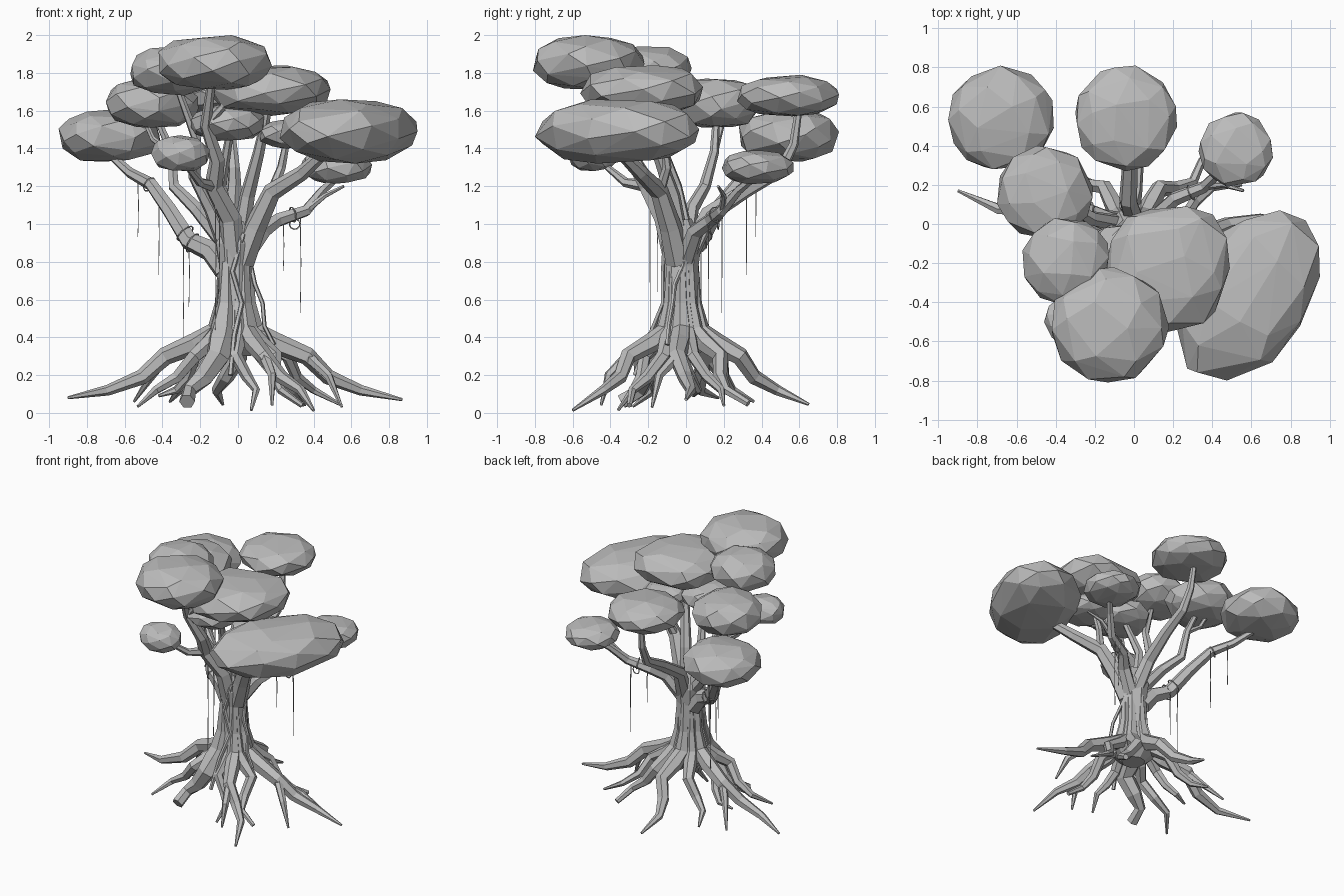
import bpy, bmesh, math, random
from mathutils import Vector

if "Cube" in bpy.data.objects:
    bpy.data.objects.remove(bpy.data.objects["Cube"], do_unlink=True)

grey = bpy.data.materials.new("plain_grey")
grey.use_nodes = True
tone = (0.5, 0.5, 0.5, 1)
grey.diffuse_color = tone
grey.node_tree.nodes["Principled BSDF"].inputs["Base Color"].default_value = tone


def finish(name, bm):
    bmesh.ops.recalc_face_normals(bm, faces=bm.faces)
    mesh = bpy.data.meshes.new(name)
    bm.to_mesh(mesh)
    bm.free()
    mesh.materials.append(grey)
    obj = bpy.data.objects.new(name, mesh)
    bpy.context.collection.objects.link(obj)
    return obj


def tube(name, points, radii, sides=6):
    """Faceted tube through points, with one radius per point."""
    bm = bmesh.new()
    pts = [Vector(p) for p in points]
    rings = []
    side = None
    for i, p in enumerate(pts):
        axis = (pts[min(i + 1, len(pts) - 1)] - pts[max(i - 1, 0)]).normalized()
        if side is None:
            side = axis.orthogonal()
        side = (side - axis * side.dot(axis)).normalized()
        other = axis.cross(side)
        ring = []
        for k in range(sides):
            a = math.tau * k / sides
            ring.append(bm.verts.new(p + radii[i] * (side * math.cos(a) + other * math.sin(a))))
        rings.append(ring)
    for low, high in zip(rings, rings[1:]):
        for k in range(sides):
            j = (k + 1) % sides
            bm.faces.new((low[k], low[j], high[j], high[k]))
    bm.faces.new(rings[0])
    bm.faces.new(rings[-1])
    return finish(name, bm)


def taper(start, end, count):
    return [start + (end - start) * i / (count - 1) for i in range(count)]


def power(value, exponent):
    return math.copysign(abs(value) ** exponent, value)


def foliage(name, low, high, seed, shear=0, square=1, belly=.9):
    """Coarse faceted leaf clump filling the box; belly sets how pointed the underside is."""
    rnd = random.Random(seed)
    bm = bmesh.new()
    count = 38
    golden = math.pi * (3 - math.sqrt(5))
    for i in range(count):
        z = 1 - (2 * i + 1) / count
        a = golden * i + seed + rnd.uniform(-.2, .2)
        r = math.sqrt(1 - z * z) ** .8
        y = r * power(math.sin(a), square)
        x = r * power(math.cos(a), square) + shear * y
        bm.verts.new((x, y, power(z, belly if z < 0 else .9) + rnd.uniform(-.05, .05)))
    hull = bmesh.ops.convex_hull(bm, input=bm.verts)
    inside = {g for g in hull["geom_interior"] if isinstance(g, bmesh.types.BMVert)}
    bmesh.ops.delete(bm, geom=list(inside), context="VERTS")
    for axis in range(3):
        least = min(v.co[axis] for v in bm.verts)
        most = max(v.co[axis] for v in bm.verts)
        for v in bm.verts:
            f = (v.co[axis] - least) / (most - least)
            v.co[axis] = low[axis] + f * (high[axis] - low[axis])
    return finish(name, bm)


# Leaf clumps
foliage("foliage_back_right", (-.95, .28, 1.33), (-.41, .81, 1.61), 1)
foliage("foliage_back", (-.3, .27, 1.57), (.22, .81, 1.79), 2)
foliage("foliage_back_left", (.33, .19, 1.21), (.71, .57, 1.39), 3)
foliage("foliage_right", (-.7, -.08, 1.51), (-.21, .4, 1.77), 4)
foliage("foliage_upper_right", (-.57, -.41, 1.68), (-.13, .03, 1.94), 5)
foliage("foliage_top", (-.42, -.81, 1.71), (.18, -.22, 2), 6)
foliage("foliage_centre", (-.15, -.56, 1.57), (.49, .09, 1.84), 7, .1, .75)
foliage("foliage_front_small", (-.46, -.63, 1.28), (-.15, -.36, 1.47), 8)
foliage("foliage_inner_right", (-.25, -.42, 1.44), (.14, 0, 1.63), 9)
foliage("foliage_inner_left", (.11, -.36, 1.4), (.43, 0, 1.55), 10)
foliage("foliage_left_large", (.22, -.8, 1.32), (.95, .07, 1.66), 11, .4, .9, 1.15)

# Trunk with a flared foot
CX, CY = -.015, -.025
tube("trunk",
     [(CX, CY, .3), (CX, CY, .37), (CX, CY, .45), (CX, CY, .56), (CX, CY, .78), (CX, CY, .9), (CX, -.04, 1.02)],
     [.08, .16, .125, .095, .092, .11, .07], 9)


# Branches
def branch(name, points, start, end):
    tube("branch_" + name, points, taper(start, end, len(points)))


branch("back_right", [(-.07, 0, .76), (-.15, .02, .86), (-.26, .07, .91), (-.36, .16, 1.07),
                      (-.46, .27, 1.21), (-.57, .38, 1.27), (-.68, .5, 1.37)], .065, .02)
branch("back", [(0, .02, .85), (-.03, .12, 1.05), (-.02, .32, 1.18), (-.02, .5, 1.28),
                (-.03, .57, 1.42), (-.04, .6, 1.63)], .055, .018)
branch("back_left", [(.03, 0, .82), (.13, .05, .96), (.21, .13, 1.02), (.36, .19, 1.07),
                     (.45, .28, 1.18), (.54, .38, 1.26)], .052, .018)
branch("back_left_twig", [(.36, .19, 1.07), (.46, .2, 1.15), (.56, .17, 1.2)], .02, .008)
branch("left_large", [(.02, -.04, .8), (.09, -.08, .98), (.18, -.14, 1.17), (.34, -.24, 1.27),
                      (.46, -.35, 1.38)], .07, .03)
branch("left_fork", [(.18, -.14, 1.17), (.23, -.1, 1.3), (.26, -.12, 1.45)], .03, .018)
branch("centre", [(.01, -.03, .9), (.05, -.07, 1.15), (.11, -.15, 1.38), (.16, -.22, 1.62)], .05, .022)
branch("top", [(-.02, -.05, .8), (-.04, -.11, 1.03), (-.13, -.2, 1.2), (-.11, -.28, 1.34),
               (-.17, -.36, 1.52), (-.14, -.48, 1.76)], .07, .022)
branch("top_fork", [(-.17, -.36, 1.52), (-.08, -.4, 1.62), (-.04, -.45, 1.76)], .025, .015)
branch("upper_right", [(-.05, -.03, .85), (-.14, -.06, 1.08), (-.23, -.1, 1.25), (-.22, -.14, 1.45),
                       (-.32, -.19, 1.72)], .05, .018)
branch("right", [(-.06, 0, .88), (-.22, .03, 1.08), (-.34, .1, 1.2), (-.35, .15, 1.38),
                 (-.43, .16, 1.56)], .045, .018)
branch("right_fork", [(-.35, .15, 1.38), (-.45, .17, 1.45), (-.5, .2, 1.56)], .02, .013)
branch("front_small", [(-.13, -.2, 1.2), (-.2, -.32, 1.22), (-.28, -.44, 1.32)], .035, .015)
branch("inner", [(-.03, 0, .95), (-.09, -.05, 1.2), (-.04, -.16, 1.5)], .04, .02)


# Roots run down the trunk, arch outwards over a knee and taper to a tip
def root(name, tip, thick, end=.008, seed=0):
    rnd = random.Random(seed)
    out = Vector((tip[0] - CX, tip[1] - CY, 0))
    reach = out.length
    out.normalize()
    across = Vector((-out.y, out.x, 0))
    bend = rnd.choice((-1, 1)) * rnd.uniform(.03, .06)
    path = [(.07, .8, 0), (.075, .58, 0), (.1, .44, 0)]
    path += [(.1 + (reach - .1) * f, z, b) for f, z, b in
             ((.14, .37, .4), (.36, .3, 1), (.5, .19, -.2), (.72, .12, -1))]
    points = [Vector((CX, CY, z)) + out * d + across * bend * b for d, z, b in path]
    points.append(Vector(tip))
    radii = [thick * s for s in (.4, .65, .95, 1.05, .88, .75, .52)] + [end]
    tube("root_" + name, points, radii)
    return points


right_root = root("right_long", (-.9, .17, .08), .055, seed=1)
left_root = root("left_long", (.87, 0, .07), .055, seed=2)
root("back_long", (-.08, .65, .045), .055, seed=3)
front_root = root("front_left_long", (.4, -.6, .014), .05, seed=4)
root("front_right_thick", (-.27, -.34, .06), .075, .042, 5)
root("front", (.07, -.36, .014), .04, seed=6)
root("right_front", (-.53, -.28, .035), .045, seed=7)
root("back_right", (-.36, .36, .06), .045, seed=8)
root("back_left", (.35, .33, .05), .05, .02, 9)
root("left_back", (.55, .2, .04), .04, seed=10)
root("front_left", (.34, -.3, .04), .045, .015, 11)
root("right_short", (-.42, .04, .09), .04, seed=12)

# Forked root ends
for name, parent, tip in (("right", right_root, (-.55, .3, .06)),
                          ("left", left_root, (.55, -.18, .03)),
                          ("front", front_root, (.18, -.45, .04))):
    start = parent[4]
    middle = start.lerp(Vector(tip), .5) + Vector((.02, -.03, .03))
    tube("root_fork_" + name, [start, middle, tip], [.032, .024, .007])

# Loose climbing stems along the trunk
tube("climbing_stem_left", [(.06, 0, .82), (.09, -.06, .68), (.13, -.07, .58), (.14, -.09, .46),
                            (.19, -.1, .36)], [.012] * 5, 5)
tube("climbing_stem_front", [(.03, -.11, .95), (-.03, -.12, .75), (.02, -.12, .58),
                             (-.02, -.19, .41), (-.04, -.27, .2)], [.014] * 5, 5)

# Hanging vines
for i, (x, y, top, bottom) in enumerate((
        (-.53, .37, 1.25, .93), (-.42, .32, 1.18, .73), (-.29, .12, .96, .39),
        (-.26, .08, .92, .56), (.24, .12, 1.02, .75), (.33, .19, 1.05, .53),
        (-.12, -.19, 1.15, .44), (-.1, -.15, 1.1, .64))):
    tube(f"hanging_vine_{i}", [(x, y, top), (x + .003, y, (top + bottom) / 2), (x, y, bottom)],
         [.004, .003, .002], 4)

# Vine loops wrapped around the branches
for i, (centre, direction, size) in enumerate((
        ((-.24, .06, .9), (-.8, .4, .5), .055), ((-.28, .09, .95), (-.6, .4, .7), .053),
        ((-.47, .28, 1.21), (-.7, .6, .5), .04), ((.29, .16, 1.05), (.9, .4, .2), .04),
        ((.3, .17, 1), (.1, 1, 0), .028))):
    axis = Vector(direction).normalized()
    u = axis.orthogonal().normalized()
    w = axis.cross(u)
    loop = [Vector(centre) + size * (u * math.cos(a) + w * math.sin(a))
            for a in (math.tau * k / 10 for k in range(11))]
    tube(f"vine_loop_{i}", loop, [.004] * 11, 4)
